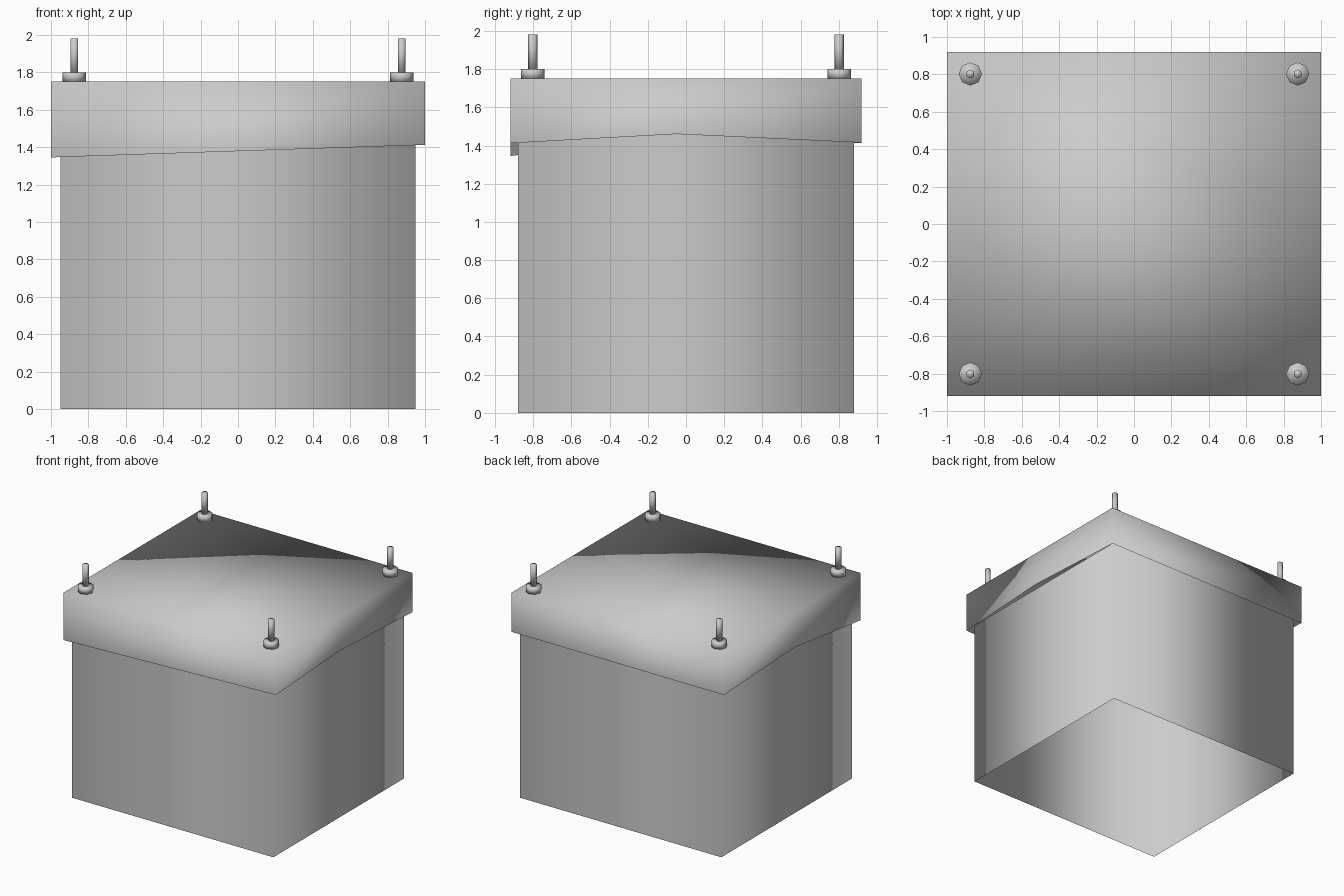
import bpy, bmesh

if "Cube" in bpy.data.objects:
    bpy.data.objects.remove(bpy.data.objects["Cube"])


def finish(bm, name):
    """Turn a bmesh into a smooth-shaded object."""
    for f in bm.faces:
        f.smooth = True
    me = bpy.data.meshes.new(name)
    bm.to_mesh(me)
    bm.free()
    ob = bpy.data.objects.new(name, me)
    bpy.context.collection.objects.link(ob)
    return ob


def walls(bm, outline, top, cap=False):
    """Vertical sheet walls from (x, y, bottom z) points up to a level top."""
    low = [bm.verts.new(p) for p in outline]
    high = [bm.verts.new((x, y, top)) for x, y, z in outline]
    n = len(outline)
    for i in range(n):
        j = (i + 1) % n
        bm.faces.new((low[i], low[j], high[j], high[i]))
    if cap:
        bm.faces.new(high)


# Body: open four-sided tube
bm = bmesh.new()
walls(bm, [(-0.95, -0.88, 0), (0.95, -0.88, 0), (0.95, 0.88, 0), (-0.95, 0.88, 0)], 1.46)
finish(bm, "body")

# Cover: hollow cap whose hem rises at the sides and sags at one corner
bm = bmesh.new()
walls(bm, [(-1, -0.92, 1.345), (1, -0.92, 1.412), (1, -0.05, 1.46),
           (1, 0.92, 1.415), (-1, 0.92, 1.412), (-1, -0.05, 1.452)], 1.75, cap=True)
finish(bm, "cover")


def cylinder(name, sides, radius, x, y, z0, z1):
    bpy.ops.mesh.primitive_cylinder_add(vertices=sides, radius=radius, depth=z1 - z0,
                                        location=(x, y, (z0 + z1) / 2))
    bpy.context.object.name = name
    bpy.ops.object.shade_smooth()


# Corner studs: octagonal collar with a thin hexagonal pin
for sx in (-1, 1):
    for sy in (-1, 1):
        x, y = sx * 0.875, sy * 0.802
        cylinder("collar", 8, 0.062, x, y, 1.75, 1.80)
        cylinder("pin", 6, 0.024, x, y, 1.80, 1.98)
